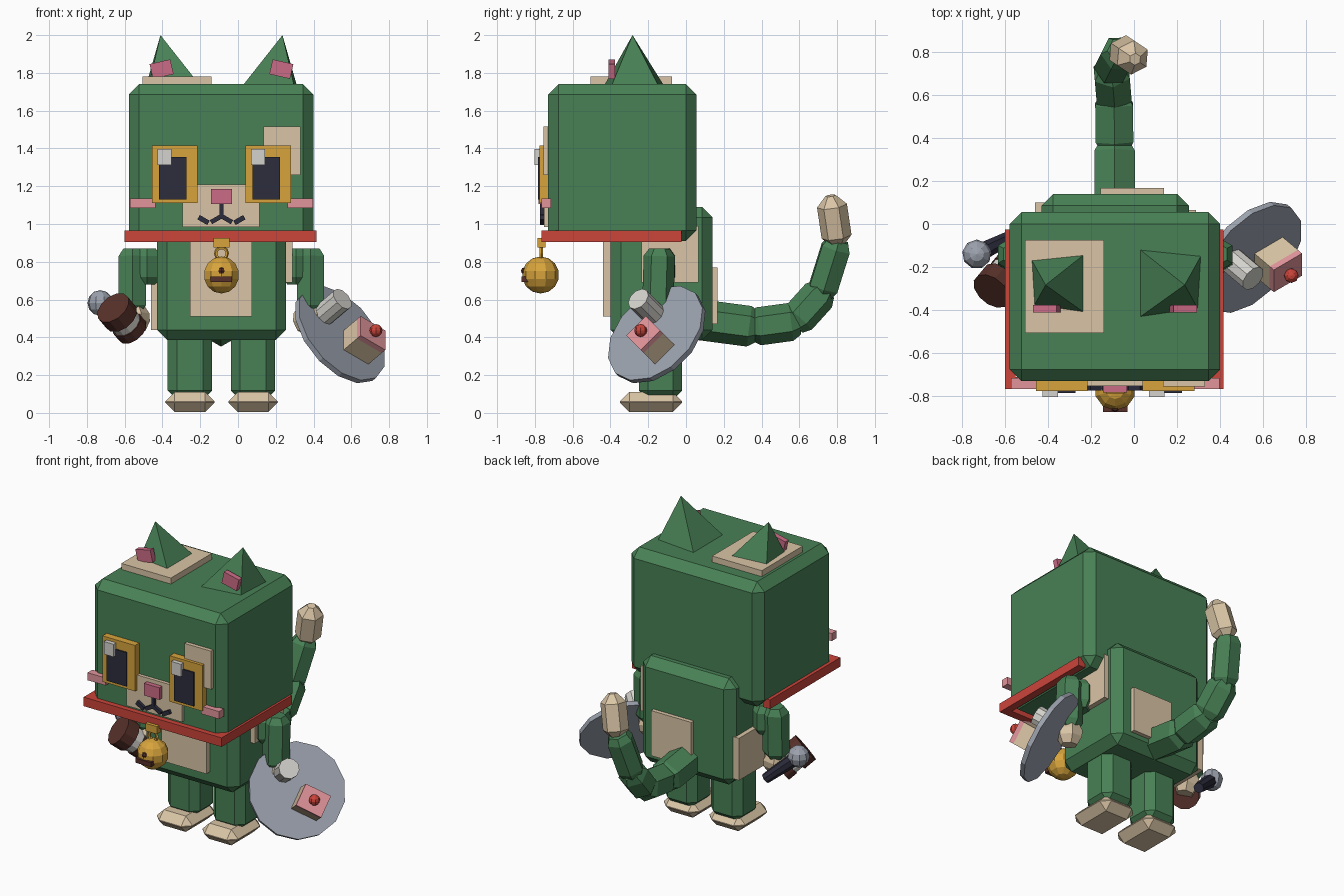
import bpy, bmesh
from math import radians, cos, sin, tau
from mathutils import Matrix, Vector

if "Cube" in bpy.data.objects:
    bpy.data.objects.remove(bpy.data.objects["Cube"])

MID = -0.0875  # symmetry plane of the body


def material(name, *rgb):
    m = bpy.data.materials.new(name)
    m.use_nodes = True
    m.diffuse_color = (*rgb, 1)
    m.node_tree.nodes["Principled BSDF"].inputs["Base Color"].default_value = (*rgb, 1)
    return m


green = material("green", .065, .22, .092)
tan = material("tan", .70, .56, .38)
red = material("red", .60, .058, .042)
gold = material("gold", .68, .37, .045)
navy = material("navy", .026, .026, .048)
pink = material("pink", .60, .15, .24)
rose = material("light pink", .76, .30, .33)
gray = material("gray", .33, .36, .42)
white = material("off white", .66, .65, .61)
brown = material("brown", .095, .03, .023)


def finish(name, bm, mat):
    bmesh.ops.recalc_face_normals(bm, faces=bm.faces)
    me = bpy.data.meshes.new(name)
    bm.to_mesh(me)
    bm.free()
    me.materials.append(mat)
    ob = bpy.data.objects.new(name, me)
    bpy.context.collection.objects.link(ob)
    return ob


def box(name, x, y, z, mat, bevel=0, turn=0, frame=Matrix()):
    """Box over three ranges, optionally chamfered and turned about y."""
    bm = bmesh.new()
    bmesh.ops.create_cube(bm, size=1)
    bmesh.ops.scale(bm, verts=bm.verts, vec=[b - a for a, b in (x, y, z)])
    if bevel:
        bmesh.ops.bevel(bm, geom=bm.edges[:], offset=bevel, segments=1,
                        affect='EDGES', clamp_overlap=True)
    centre = Vector([(a + b) / 2 for a, b in (x, y, z)])
    bm.transform(frame @ Matrix.Translation(centre) @ Matrix.Rotation(radians(turn), 4, 'Y'))
    return finish(name, bm, mat)


def lathe(name, profile, sides, frame, mat):
    """Closed solid from (radius, height) rings about the frame's z axis."""
    bm = bmesh.new()
    rings = [[bm.verts.new((r * cos(tau * (i + .5) / sides), r * sin(tau * (i + .5) / sides), h))
              for i in range(sides)] for r, h in profile]
    for a, b in zip(rings, rings[1:]):
        for i in range(sides):
            j = (i + 1) % sides
            bm.faces.new((a[i], a[j], b[j], b[i]))
    bm.faces.new(rings[0])
    bm.faces.new(rings[-1])
    bm.transform(frame)
    return finish(name, bm, mat)


def aim(start, direction):
    q = Vector(direction).to_track_quat('Z', 'Y')
    return Matrix.Translation(start) @ q.to_matrix().to_4x4()


def link(name, a, b, r, mat, cap=.04, end=.65, sides=6):
    """Prism between two points with chamfered ends."""
    d = Vector(b) - Vector(a)
    n = d.length
    return lathe(name, [(r * end, 0), (r, cap), (r, n - cap), (r * end, n)], sides, aim(a, d), mat)


def ball(name, centre, r, mat, u=10, v=7):
    bm = bmesh.new()
    bmesh.ops.create_uvsphere(bm, u_segments=u, v_segments=v, radius=r)
    bm.transform(Matrix.Translation(centre))
    return finish(name, bm, mat)


def off(c, half):
    return (c - half, c + half)


# Head and body
box("head", (-.578, .40), (-.73, .055), (.91, 1.74), green, .055)
box("body", (-.43, .255), (-.40, .14), (.385, 1.09), green, .055)
box("belly_patch", (-.255, .075), (-.44, -.38), (.51, .93), tan)
box("left_side_patch", (.23, .288), (-.235, .065), (.69, .99), tan)
box("right_side_patch", (-.46, -.40), (-.17, .10), (.44, .72), tan)
box("back_patch", (-.155, .14), (.11, .167), (.47, .77), tan)
box("crown_patch", (-.505, -.14), (-.505, -.075), (1.72, 1.78), tan)
box("brow_patch", (.135, .33), (-.755, -.71), (1.26, 1.515), tan)
box("muzzle", (-.295, .115), (-.752, -.71), (.985, 1.21), tan)

# Collar is open at the back
box("collar_front", (-.60, .415), (-.765, -.71), (.905, .965), red)
for side, x in (("right", (-.60, -.55)), ("left", (.365, .415))):
    box(side + "_collar_bar", x, (-.765, -.025), (.905, .965), red)

# Bell
box("bell_hanger", off(MID, .043), (-.787, -.745), (.875, .925), gold)
bpy.ops.mesh.primitive_torus_add(location=(MID, -.766, .845), rotation=(radians(90), 0, 0),
                                 major_segments=10, minor_segments=5,
                                 major_radius=.03, minor_radius=.01)
ring = bpy.context.object
ring.name = "bell_ring"
ring.data.materials.append(gold)
ball("bell", (MID, -.77, .73), .098, gold)
box("bell_slot", off(MID, .057), (-.872, -.80), (.692, .722), brown)
ball("bell_hole", (MID, -.855, .752), .019, brown, 6, 4)

# Eyes
for side, x in (("right", -.455), ("left", .04)):
    box(side + "_iris", (x, x + .24), (-.775, -.71), (1.11, 1.415), gold)
    box(side + "_pupil", (x + .037, x + .183), (-.784, -.77), (1.13, 1.355), navy)
    box(side + "_glint", (x + .03, x + .102), (-.803, -.76), (1.312, 1.396), white)

# Nose and mouth
box("nose", off(MID, .056), (-.782, -.74), (1.105, 1.185), pink)
box("mouth_stem", off(MID, .01), (-.772, -.74), (1.03, 1.11), navy)

for side, s in (("right", -1), ("left", 1)):
    def X(d):
        return MID + s * d

    # Mouth curve and cheek
    box(side + "_mouth_inner", off(X(.027), .033), (-.772, -.74), (1.014, 1.038), navy, turn=30 * s)
    box(side + "_mouth_outer", off(X(.095), .03), (-.772, -.74), (1.008, 1.034), navy, turn=-30 * s)
    box(side + "_cheek", off(X(.417), .067), (-.765, -.715), (1.085, 1.135), rose)

    # Ear
    bm = bmesh.new()
    base = [bm.verts.new((X(d), y, 1.73)) for d, y in
            ((.11, -.435), (.385, -.395), (.40, -.145), (.11, -.115))]
    tip = bm.verts.new((X(.323), -.283, 2))
    bm.faces.new(base)
    for i in range(4):
        bm.faces.new((base[i], base[(i + 1) % 4], tip))
    finish(side + "_ear", bm, green)
    box(side + "_inner_ear", off(X(.317), .056), (-.41, -.375), (1.78, 1.86), pink, turn=13 * s)

    # Arm
    link(side + "_shoulder", (X(.395), -.14, .68), (X(.395), -.14, .87), .083, green)
    link(side + "_arm", (X(.472), -.14, .87), (X(.472), -.15, .53), .083, green)
    link(side + "_hand", (X(.465), -.15, .57), (X(.455), -.17, .43), .08, tan, .05)

    # Leg and foot
    box(side + "_leg", off(X(.1675), .117), (-.25, -.02), (.07, .45), green, .048)
    box(side + "_foot", off(X(.1675), .131), (-.35, -.02), (.005, .11), tan, .05)

# Tail
path = [(-.09, .02, .50), (-.09, .36, .455), (-.093, .58, .485),
        (-.105, .72, .64), (-.065, .80, .895)]
for i, (a, b) in enumerate(zip(path, path[1:])):
    d = (Vector(b) - Vector(a)).normalized() * .02
    link(f"tail_{i + 1}", Vector(a) - d, Vector(b) + d, .108 - .007 * i, green, .045, .72)
link("tail_tip", (-.055, .805, .88), (.005, .765, 1.15), .08, tan, .055, .35)

# Tray carried at the left hand, laid out in its own tilted frame
across, along, up = Vector((.77, .45, -.45)), Vector((0, .707, .707)), Vector((.64, -.54, .54))
tray = Matrix((across, along, up)).transposed().to_4x4()
tray.translation = (.54, -.155, .415)
lathe("tray", [(.3, -.015), (.3, .015)], 14, tray, gray)
lathe("cup", [(.064, .01), (.064, .165)], 10, tray @ Matrix.Translation((-.12, .064, 0)), white)
cx, cy = off(.098, .085), off(-.045, .073)
box("cake", cx, cy, (.01, .125), tan, frame=tray)
box("icing", cx, cy, (.125, .155), rose, frame=tray)
ball("cherry", tray @ Vector((.098, -.045, .18)), .034, red, 8, 6)

# Banded drum at the right hand
drum = aim((-.56, -.19, .435), (-.5, -.6, .6))
for name, r, lo, hi, mat in (("drum_base", .088, 0, .06, brown), ("drum_band", .082, .06, .115, white),
                             ("drum_head", .098, .115, .20, brown)):
    lathe(name, [(r, lo), (r, hi)], 12, drum, mat)

# Microphone behind the drum
head = Vector((-.73, -.14, .582))
grip = Vector((-.55, -.05, .42))
lathe("microphone_grip", [(.032, 0), (.045, (head - grip).length)], 8, aim(grip, head - grip), navy)
ball("microphone_head", head, .068, gray, 9, 6)
